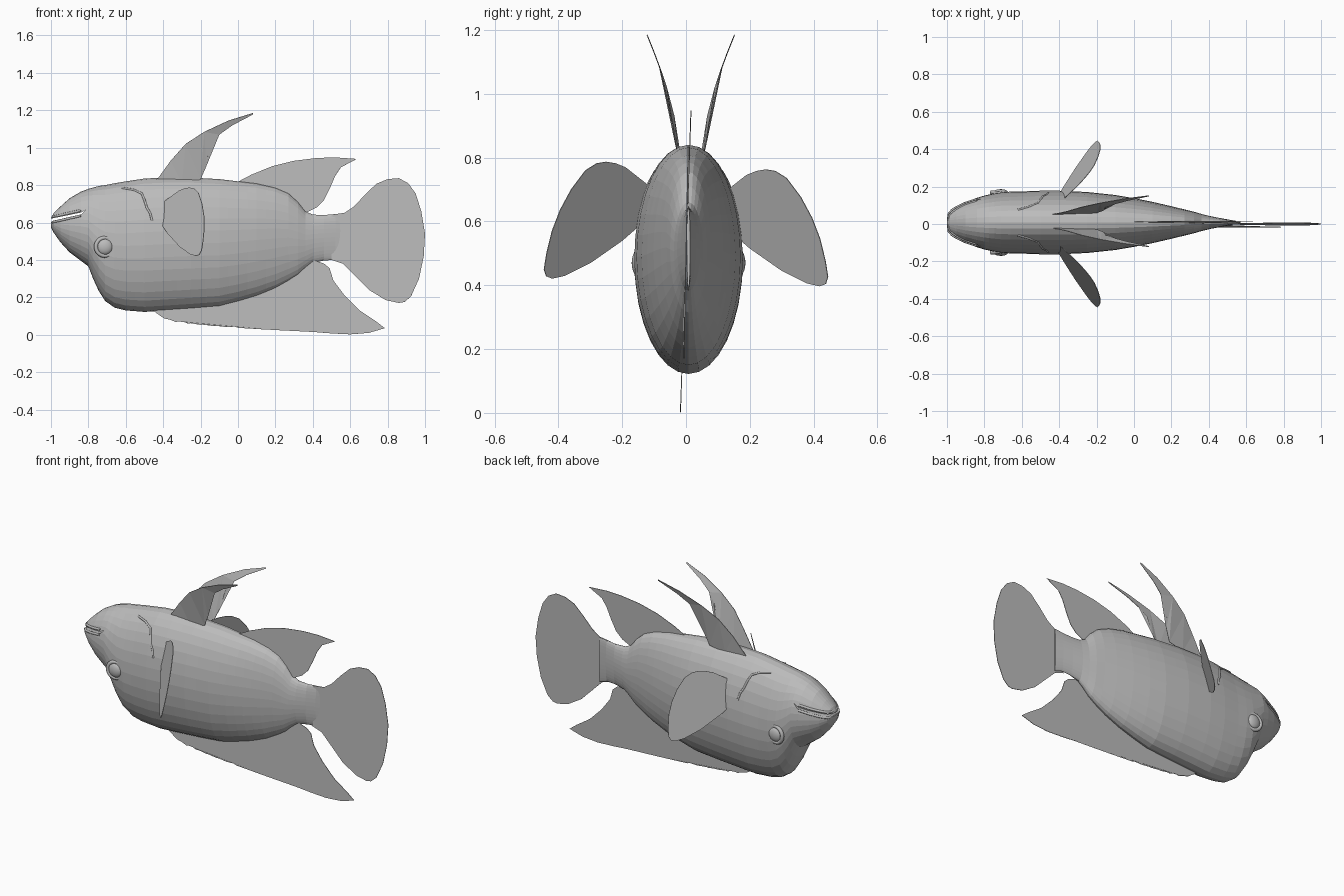
import bpy
import bmesh
import math
from mathutils import Vector

cube = bpy.data.objects.get("Cube")
if cube:
    bpy.data.objects.remove(cube, do_unlink=True)

grey = bpy.data.materials.new("plain_grey")
grey.use_nodes = True
colour = (0.5, 0.5, 0.5, 1)
grey.diffuse_color = colour
grey.node_tree.nodes["Principled BSDF"].inputs["Base Color"].default_value = colour

MIDDLE = 0.008  # sideways offset of the body axis


def add_object(name, bm):
    mesh = bpy.data.meshes.new(name)
    bm.to_mesh(mesh)
    bm.free()
    mesh.materials.append(grey)
    obj = bpy.data.objects.new(name, mesh)
    bpy.context.collection.objects.link(obj)
    return obj


def smooth(obj):
    for poly in obj.data.polygons:
        poly.use_smooth = True


# Body stations: x, upper z, lower z, half width
stations = [
    (-1, .625, .575, .025), (-.985, .65, .545, .06), (-.95, .685, .495, .085),
    (-.9, .73, .44, .11), (-.84, .765, .395, .132), (-.8, .78, .365, .144),
    (-.775, .787, .3, .15), (-.745, .795, .235, .156), (-.71, .8, .18, .162),
    (-.66, .81, .145, .165), (-.6, .82, .13, .166), (-.5, .835, .122, .17),
    (-.4, .84, .128, .17), (-.25, .84, .138, .163), (-.1, .832, .15, .147),
    (0, .82, .175, .13), (.1, .808, .205, .11), (.2, .785, .245, .087),
    (.27, .755, .283, .07), (.32, .71, .315, .058), (.36, .66, .352, .046),
    (.4, .642, .383, .036), (.46, .64, .397, .024), (.52, .645, .4, .013),
    (.57, .65, .385, .005),
]


def section(x):
    for a, b in zip(stations, stations[1:]):
        if x <= b[0]:
            t = max(0, (x - a[0]) / (b[0] - a[0]))
            return [p + (q - p) * t for p, q in zip(a, b)]
    return stations[-1]


def side_y(x, z):
    """Half width of the body surface at a given x and z."""
    _, top, low, width = section(x)
    r = (2 * z - top - low) / (top - low)
    return width * math.sqrt(max(0, 1 - r * r))


def loft_body():
    bm = bmesh.new()
    rows = []
    sides = 32
    xs = [s[0] for s in stations]
    xs = sorted(xs + [(a + b) / 2 for a, b in zip(xs, xs[1:]) if b - a > .07])
    for x in xs:
        _, top, low, width = section(x)
        ring = []
        for i in range(sides):
            a = math.tau * i / sides
            ring.append(bm.verts.new((x, MIDDLE + width * math.sin(a),
                                      (top + low) / 2 + (top - low) / 2 * math.cos(a))))
        rows.append(ring)
    for r, s in zip(rows, rows[1:]):
        for i in range(sides):
            j = (i + 1) % sides
            bm.faces.new((r[i], r[j], s[j], s[i]))
    bm.faces.new(rows[0])
    bm.faces.new(rows[-1])
    bmesh.ops.recalc_face_normals(bm, faces=bm.faces)
    return add_object("body", bm)


body = loft_body()

# Mouth slit cut through the snout
bm = bmesh.new()
wedge = [bm.verts.new((x, -.3, z)) for x, z in
         [(-1.1, .58), (-1.1, .6), (-.84, .653), (-.81, .67), (-.84, .64)]]
face = bm.faces.new(wedge)
pushed = bmesh.ops.extrude_face_region(bm, geom=[face])["geom"]
bmesh.ops.translate(bm, vec=(0, .6, 0),
                    verts=[g for g in pushed if isinstance(g, bmesh.types.BMVert)])
bmesh.ops.recalc_face_normals(bm, faces=bm.faces)
cutter = add_object("mouth_cutter", bm)
cutter.hide_render = True
cut = body.modifiers.new("mouth", "BOOLEAN")
cut.operation = "DIFFERENCE"
cut.solver = "EXACT"
cut.object = cutter
bpy.context.view_layer.objects.active = body
bpy.ops.object.modifier_apply(modifier=cut.name)
bpy.data.objects.remove(cutter, do_unlink=True)


# Raised ridges that follow the body surface
def ridge(name, points, radius):
    curve = bpy.data.curves.new(name, "CURVE")
    curve.dimensions = "3D"
    curve.bevel_depth = radius
    curve.bevel_resolution = 2
    curve.use_fill_caps = True
    spline = curve.splines.new("POLY")
    spline.points.add(len(points) - 1)
    for p, co in zip(spline.points, points):
        p.co = (*co, 1)
    curve.materials.append(grey)
    obj = bpy.data.objects.new(name, curve)
    bpy.context.collection.objects.link(obj)


def on_side(x, z, side, sink=.002):
    return (x, MIDDLE + side * (side_y(x, z) - sink), z)


for name, offset in (("upper_lip", .014), ("lower_lip", -.014)):
    line = [(-.84 - .15 * i / 9, .65 - .034 * i / 9 + offset) for i in range(10)]
    ridge(name, [on_side(x, z, -1) for x, z in line]
          + [on_side(x, z, 1) for x, z in reversed(line)], .007)

gill = [(-.62, .785), (-.56, .775), (-.515, .755), (-.5, .72), (-.488, .68),
        (-.47, .65), (-.46, .61)]
for side, label in ((1, "back"), (-1, "front")):
    ridge("gill_edge_" + label, [on_side(x, z, side) for x, z in gill], .006)

    # Eye and the lid around it
    centre = Vector(on_side(-.712, .47, side, .004))
    bpy.ops.mesh.primitive_uv_sphere_add(segments=24, ring_count=12, radius=.042,
                                         location=centre)
    eye = bpy.context.object
    eye.name = "eye_" + label
    eye.scale.y = .5
    eye.data.materials.append(grey)
    smooth(eye)
    bpy.ops.mesh.primitive_torus_add(major_radius=.048, minor_radius=.011,
                                     major_segments=28, minor_segments=8,
                                     location=centre - Vector((0, side * .003, 0)),
                                     rotation=(math.pi / 2, 0, side * -.15))
    lid = bpy.context.object
    lid.name = "eyelid_" + label
    lid.data.materials.append(grey)
    smooth(lid)


# Thin fins filled from an outline
def fin(name, outline, place):
    bm = bmesh.new()
    bm.faces.new([bm.verts.new((u, 0, v)) for u, v in outline])
    bmesh.ops.triangulate(bm, faces=bm.faces)
    for v in bm.verts:
        v.co = place(v.co.x, v.co.z)
    obj = add_object(name, bm)
    thick = obj.modifiers.new("thickness", "SOLIDIFY")
    thick.thickness = .003
    thick.offset = 0


def upright(x, z):
    return (x, (z - .5) * .035, z)


fin("tail_fin", [
    (.5, .642), (.57, .652), (.62, .685), (.68, .75), (.74, .807), (.8, .832),
    (.86, .837), (.91, .81), (.95, .755), (.98, .66), (1, .54), (.993, .42),
    (.968, .3), (.925, .205), (.89, .175), (.86, .17), (.79, .185), (.7, .24),
    (.62, .32), (.56, .38), (.5, .4)], lambda x, z: (x, (z - .5) * .02, z))

fin("upper_fin", [
    (0, .818), (.07, .855), (.18, .9), (.3, .93), (.42, .945), (.52, .948),
    (.635, .94), (.59, .92), (.55, .895), (.52, .85), (.49, .78), (.46, .72),
    (.42, .68), (.37, .655), (.33, .65), (.22, .74), (.1, .78)], upright)

scallops = []
for i in range(49):
    x = -.4 + .8 * i / 48
    base = .09 - .075 * min(1, (x + .4) / .8) ** .5
    scallops.append((x, base + .007 * abs(math.sin(math.pi * i / 4))))
fin("lower_fin", [(-.47, .14)] + scallops + [
    (.5, .007), (.6, .002), (.7, .01), (.785, .035), (.74, .07), (.65, .13),
    (.57, .21), (.51, .29), (.49, .355), (.46, .38), (.4, .4), (.3, .34),
    (.2, .28), (0, .21), (-.3, .17)], upright)

streamer = [
    (-.44, .82), (-.36, .93), (-.28, 1.02), (-.18, 1.085), (-.05, 1.145),
    (.08, 1.185), (.08, 1.178), (-.03, 1.12), (-.1, 1.07), (-.145, 1.02),
    (-.162, .96), (-.17, .9), (-.2, .83), (-.3, .81)]
paddle = [
    (.12, .715), (.19, .77), (.22, .782), (.25, .787), (.28, .782), (.315, .76),
    (.36, .7), (.395, .635), (.42, .57), (.437, .5), (.445, .45), (.438, .428),
    (.42, .421), (.38, .43), (.3, .47), (.2, .54), (.12, .61)]
for side, label in ((1, "back"), (-1, "front")):
    # Long pair sweeping up and outward
    fin("streamer_fin_" + label, streamer, lambda x, z: (
        x, .015 + side * (.035 + .1 * max(0, (z - .84) / .34) ** 1.4 + .05 * max(0, x + .4) * (z < 1)), z))
    # Side paddles angled backward
    fin("paddle_fin_" + label, paddle, lambda y, z: (
        -.4 + (y - .15) * .85 + (z - .6) * .3, side * y, z - .012 * (1 + side)))
